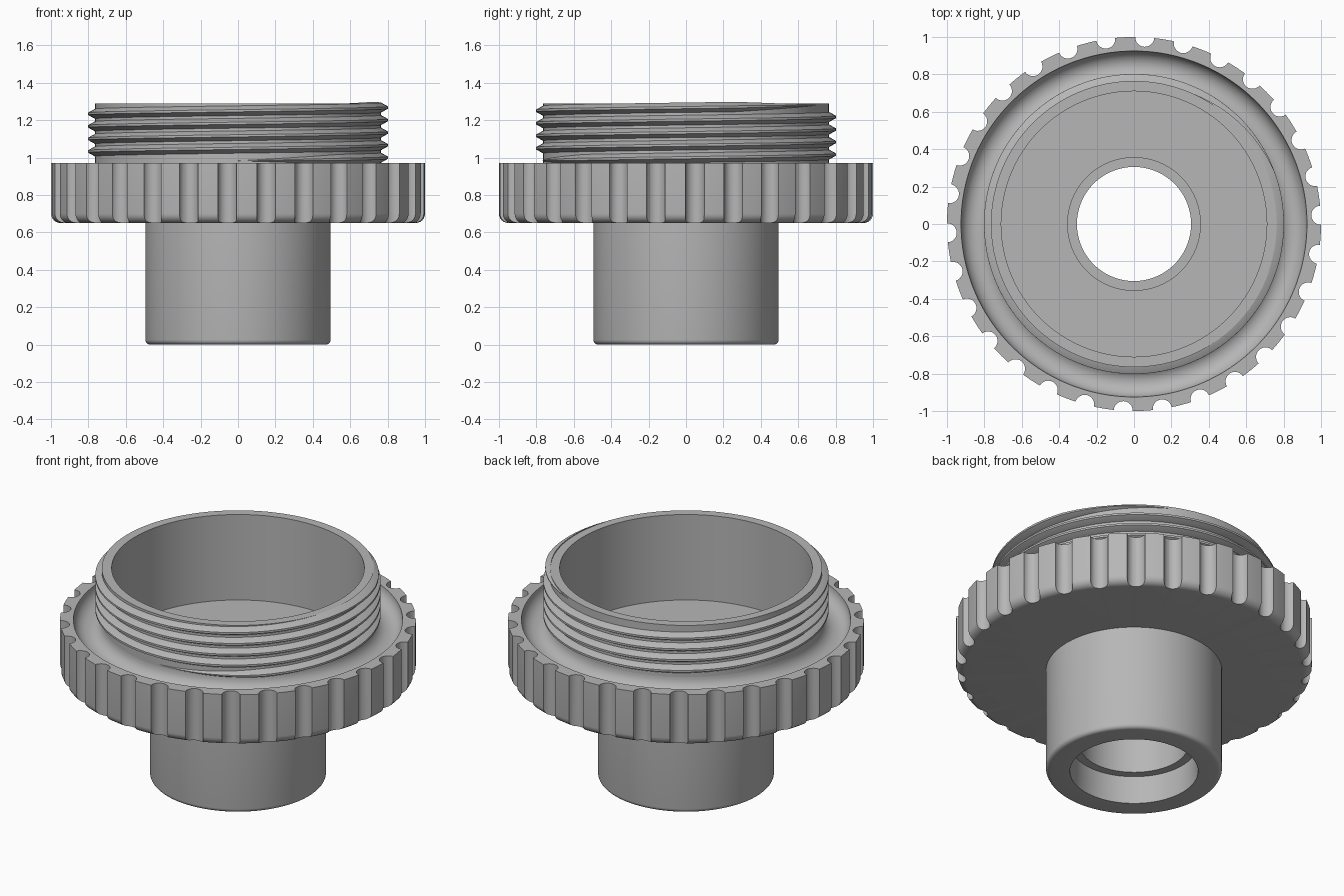
import bpy, bmesh
from math import sin, cos, pi, radians
from mathutils import Matrix, Vector

if "Cube" in bpy.data.objects:
    bpy.data.objects.remove(bpy.data.objects["Cube"], do_unlink=True)

grey = bpy.data.materials.new("plain grey")
grey.use_nodes = True
grey.diffuse_color = (0.47, 0.47, 0.47, 1)
grey.node_tree.nodes["Principled BSDF"].inputs["Base Color"].default_value = (0.47, 0.47, 0.47, 1)

SEGMENTS = 128


def make_object(name, bm):
    bmesh.ops.recalc_face_normals(bm, faces=bm.faces)
    mesh = bpy.data.meshes.new(name)
    bm.to_mesh(mesh)
    bm.free()
    mesh.materials.append(grey)
    obj = bpy.data.objects.new(name, mesh)
    bpy.context.collection.objects.link(obj)
    return obj


def select_only(obj):
    bpy.ops.object.select_all(action='DESELECT')
    obj.select_set(True)
    bpy.context.view_layer.objects.active = obj


def smooth(obj):
    select_only(obj)
    bpy.ops.object.shade_smooth_by_angle(angle=radians(30))


def arc(r, z, radius, start, end, steps):
    """Points of a circular arc in the profile plane, angles in degrees."""
    angles = [radians(start + (end - start) * i / steps) for i in range(steps + 1)]
    return [(r + radius * cos(a), z + radius * sin(a)) for a in angles]


def revolve(name, profile):
    """Turn a closed (radius, height) profile around the vertical axis."""
    bm = bmesh.new()
    verts = [bm.verts.new((r, 0, z)) for r, z in profile]
    edges = [bm.edges.new((v, verts[i - 1])) for i, v in enumerate(verts)]
    bmesh.ops.spin(bm, geom=verts + edges, cent=(0, 0, 0), axis=(0, 0, 1),
                   angle=2 * pi, steps=SEGMENTS, use_merge=True)
    bmesh.ops.remove_doubles(bm, verts=bm.verts, dist=0.0001)
    return make_object(name, bm)


# Stem: tube with rounded foot and a stepped bore
stem = revolve("stem", [(0.36, 0)] + arc(0.47, 0.025, 0.025, -90, 0, 5)
               + [(0.495, 0.65), (0.305, 0.65), (0.305, 0.17), (0.355, 0.17), (0.355, 0.08)])
smooth(stem)

# Grip ring: floor disc, rounded lower rim and a round groove on top
FLOOR, RING_TOP = 0.76, 0.97
ring = revolve("grip_ring", [(0.355, 0.65)] + arc(0.95, 0.70, 0.05, -90, 0, 6)
               + [(1.0, RING_TOP)] + arc(0.845, RING_TOP, 0.08, 0, -180, 16)
               + [(0.765, FLOOR), (0.355, FLOOR)])

# Finger notches cut around the rim
NOTCHES = 30
bm = bmesh.new()
for i in range(NOTCHES):
    turn = Matrix.Rotation(radians(2.7) + 2 * pi * i / NOTCHES, 4, 'Z')
    place = turn @ Matrix.Translation((1.0, 0, 0.83))
    bmesh.ops.create_cone(bm, cap_ends=True, segments=24, radius1=0.051,
                          radius2=0.051, depth=0.6, matrix=place)
cutter = make_object("notch_cutter", bm)
cutter.hide_render = True
cut = ring.modifiers.new("notches", 'BOOLEAN')
cut.operation = 'DIFFERENCE'
cut.solver = 'EXACT'
cut.object = cutter
select_only(ring)
bpy.ops.object.modifier_apply(modifier=cut.name)
bpy.data.objects.remove(cutter, do_unlink=True)
smooth(ring)

# Collar: plain tube that carries the thread
collar = revolve("threaded_collar", [(0.71, FLOOR), (0.765, FLOOR), (0.765, 1.29), (0.71, 1.29)])
smooth(collar)

# Screw thread: ridge swept along a helix, fading out at both ends
PITCH, START, END, FADE = 0.067, -90, 4 * 360 + 65, 45
section = [(-0.004, -0.027), (0.001, -0.026), (0.037, -0.006),
           (0.037, 0.006), (0.001, 0.026), (-0.004, 0.027)]
bm = bmesh.new()
steps = (END - START) // 3
previous = None
for i in range(steps + 1):
    deg = START + (END - START) * i / steps
    fade = max(0.02, min(1, (deg - START) / FADE, (END - deg) / FADE))
    z = 0.999 + PITCH * deg / 360
    a = radians(deg)
    row = []
    for out, up in section:
        r = 0.765 + (out * fade if out > 0 else out)
        row.append(bm.verts.new(Vector((r * cos(a), r * sin(a), z + up * fade))))
    if previous:
        for k in range(len(row)):
            bm.faces.new((previous[k - 1], previous[k], row[k], row[k - 1]))
    else:
        bm.faces.new(row)
    previous = row
bm.faces.new(previous)
thread = make_object("screw_thread", bm)
select_only(thread)
bpy.ops.object.shade_smooth_by_angle(angle=radians(20))
